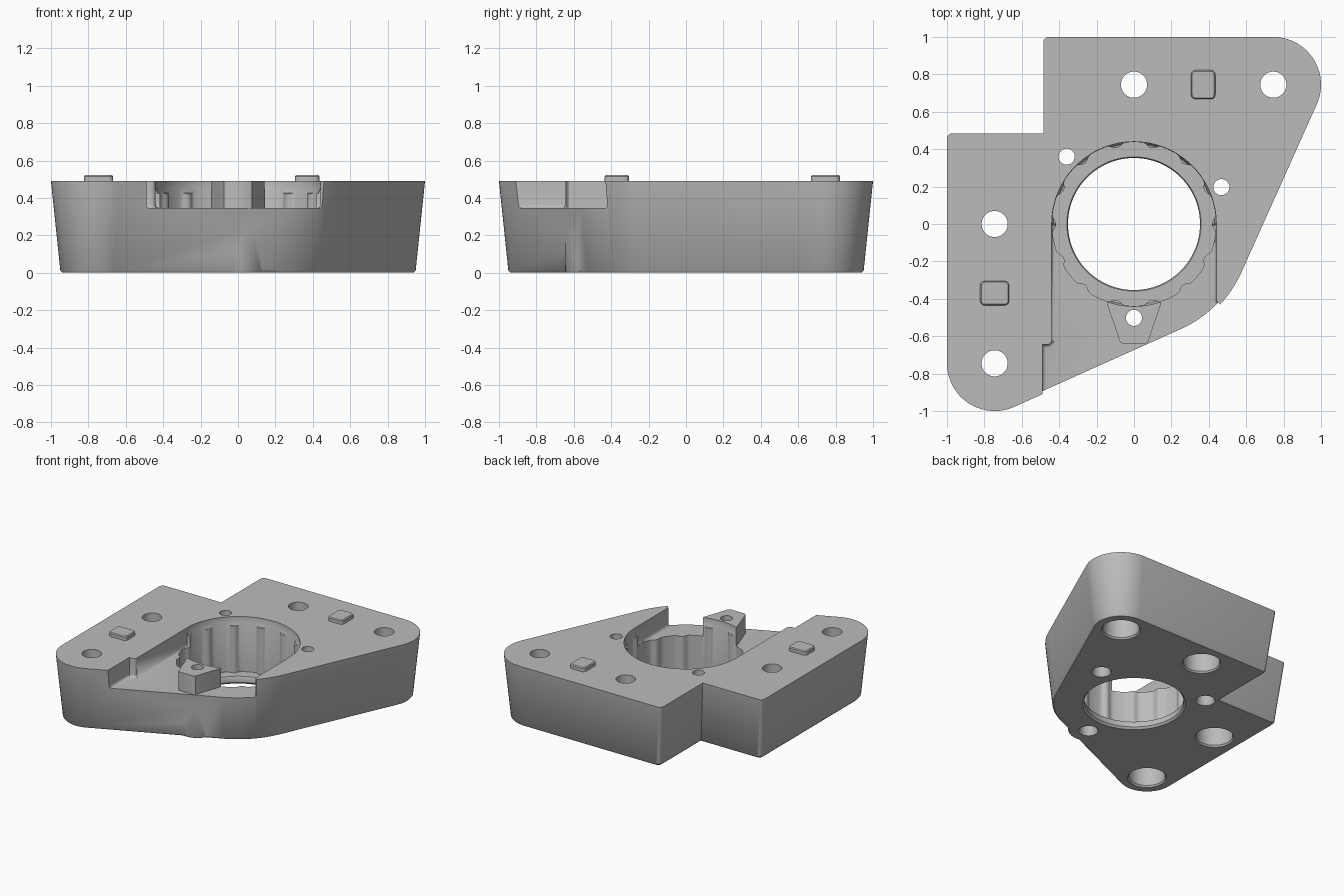
import bpy, bmesh, math
from math import cos, sin, radians, pi

cube = bpy.data.objects.get("Cube")
if cube:
    bpy.data.objects.remove(cube, do_unlink=True)

TOP, FLOOR, LEDGE = 0.49, 0.345, 0.06

grey = bpy.data.materials.new("plain grey")
grey.use_nodes = True
colour = (0.5, 0.5, 0.5, 1)
grey.diffuse_color = colour
grey.node_tree.nodes["Principled BSDF"].inputs["Base Color"].default_value = colour


def arc(x, y, r, a, b, n):
    angles = [radians(a + (b - a) * i / n) for i in range(n + 1)]
    return [(x + r * cos(t), y + r * sin(t)) for t in angles]


def loft(name, rings, bevel=0):
    """Solid through matching outlines, each given as (points, z)."""
    bm = bmesh.new()
    loops = [[bm.verts.new((x, y, z)) for x, y in pts] for pts, z in rings]
    bm.faces.new(loops[0][::-1])
    bm.faces.new(loops[-1])
    n = len(loops[0])
    for lo, hi in zip(loops, loops[1:]):
        for i in range(n):
            j = (i + 1) % n
            bm.faces.new((lo[i], lo[j], hi[j], hi[i]))
    bmesh.ops.recalc_face_normals(bm, faces=bm.faces)
    if bevel:
        z0 = rings[0][1]
        low = [e for e in bm.edges if all(abs(v.co.z - z0) < 1e-5 for v in e.verts)]
        bmesh.ops.bevel(bm, geom=low, offset=bevel, segments=4, profile=0.5,
                        affect='EDGES')
    mesh = bpy.data.meshes.new(name)
    bm.to_mesh(mesh)
    bm.free()
    mesh.materials.append(grey)
    ob = bpy.data.objects.new(name, mesh)
    bpy.context.collection.objects.link(ob)
    return ob


def turned(name, x, y, profile, n=32):
    return loft(name, [(arc(x, y, r, 0, 360 - 360 / n, n - 1), z) for r, z in profile])


def combine(body, tool, operation):
    tool.hide_render = True
    mod = body.modifiers.new(operation.title(), 'BOOLEAN')
    mod.operation, mod.object, mod.solver = operation, tool, 'EXACT'
    bpy.context.view_layer.objects.active = body
    bpy.ops.object.modifier_apply(modifier=mod.name)
    bpy.data.objects.remove(tool, do_unlink=True)


def outline(d):
    """Plan of the body, moved inwards by d for the draft."""
    c, r, k, f = 0.745, 0.255 - d, 0.485, 0.03
    slope = 24.2
    return (arc(c, c, r, -slope, 90, 20)
            + arc(-k + d + f, 1 - d - f, f, 90, 180, 4)
            + [(-k + d, k - d)]
            + arc(-1 + d + f, k - d - f, f, 90, 180, 4)
            + arc(-c, -c, r, 180, 270 + slope, 20)
            + arc(0, 0, 0.63 - d, 270 + slope, 360 - slope, 16))


# Tapered body with a small lower chamfer
body = loft("bracket_body", [(outline(0.06), 0), (outline(0.05), 0.012), (outline(0), TOP)])

# Round swelling at the foot of the front wall
combine(body, turned("foot_swelling", 0, -0.5, [(0.14, 0), (0.147, 0.012), (0.147, 0.3)]), 'UNION')

# Open pocket at the front
pocket = ([(-0.44, 0), (-0.44, -0.62)] + arc(-0.465, -0.62, 0.025, 0, -90, 4)
          + [(-0.49, -0.645), (-0.49, -1.2), (0.8, -1.2), (0.8, -0.43), (0.46, -0.43),
             (0.44, -0.41), (0.44, 0)])
combine(body, loft("pocket_cutter", [(pocket, FLOOR), (pocket, 0.7)], 0.018), 'DIFFERENCE')

# Wedge-shaped screw post in the pocket
post = [(-0.145, -0.4), (-0.14, -0.44), (-0.075, -0.63), (-0.06, -0.64),
        (0.06, -0.64), (0.075, -0.63), (0.14, -0.44), (0.145, -0.4)]
combine(body, loft("screw_post", [(post, 0.3), (post, TOP)]), 'UNION')

# Ribbed bore: fourteen soft ribs, stopping short of the top
ribbed = []
steps = 14 * 16
for i in range(steps):
    t = 2 * pi * i / steps
    off = (t * 14 / (2 * pi)) % 1
    off = min(off, 1 - off)
    r = 0.438 - 0.022 * max(0, cos(pi * off / 0.5 * 1.15)) ** 1.2
    ribbed.append((r * cos(t), r * sin(t)))
combine(body, loft("rib_cutter", [(ribbed, LEDGE), (ribbed, 0.7)]), 'DIFFERENCE')
combine(body, turned("bore_top_cutter", 0, 0, [(0.415, 0.42), (0.43, 0.425), (0.44, 0.45), (0.44, 0.7)], 96),
        'DIFFERENCE')
combine(body, turned("bore_cutter", 0, 0, [(0.375, -0.01), (0.353, 0.015), (0.353, 0.05), (0.365, 0.07),
                                           (0.365, 0.2)], 96), 'DIFFERENCE')

# Screw holes, widened from below
for x, y in ((0, 0.745), (0.745, 0.745), (-0.745, 0), (-0.745, -0.745)):
    profile = [(0.147, -0.01), (0.13, 0.012), (0.13, 0.29), (0.07, 0.29), (0.07, 0.7)]
    combine(body, turned("screw_cutter", x, y, profile), 'DIFFERENCE')
for x, y in ((-0.36, 0.36), (0.467, 0.197), (0, -0.502)):
    profile = [(0.077, -0.01), (0.062, 0.012), (0.062, 0.25), (0.043, 0.25), (0.043, 0.7)]
    combine(body, turned("pin_cutter", x, y, profile), 'DIFFERENCE')

# Raised locating pads
def pad(name, x, y, w, h):
    def plan(f, d):
        a, b = w / 2 - f, h / 2 - f
        return (arc(x + a, y + b, f - d, 0, 90, 4) + arc(x - a, y + b, f - d, 90, 180, 4)
                + arc(x - a, y - b, f - d, 180, 270, 4) + arc(x + a, y - b, f - d, 270, 360, 4))
    return loft(name, [(plan(0.025, 0), TOP - 0.02), (plan(0.025, 0), 0.515), (plan(0.025, 0.006), 0.522)])


parts = [body, pad("right_pad", -0.745, -0.37, 0.155, 0.13), pad("left_pad", 0.37, 0.745, 0.13, 0.155)]

for ob in parts:
    bpy.ops.object.select_all(action='DESELECT')
    ob.select_set(True)
    bpy.context.view_layer.objects.active = ob
    bpy.ops.object.shade_smooth_by_angle(angle=radians(35))
